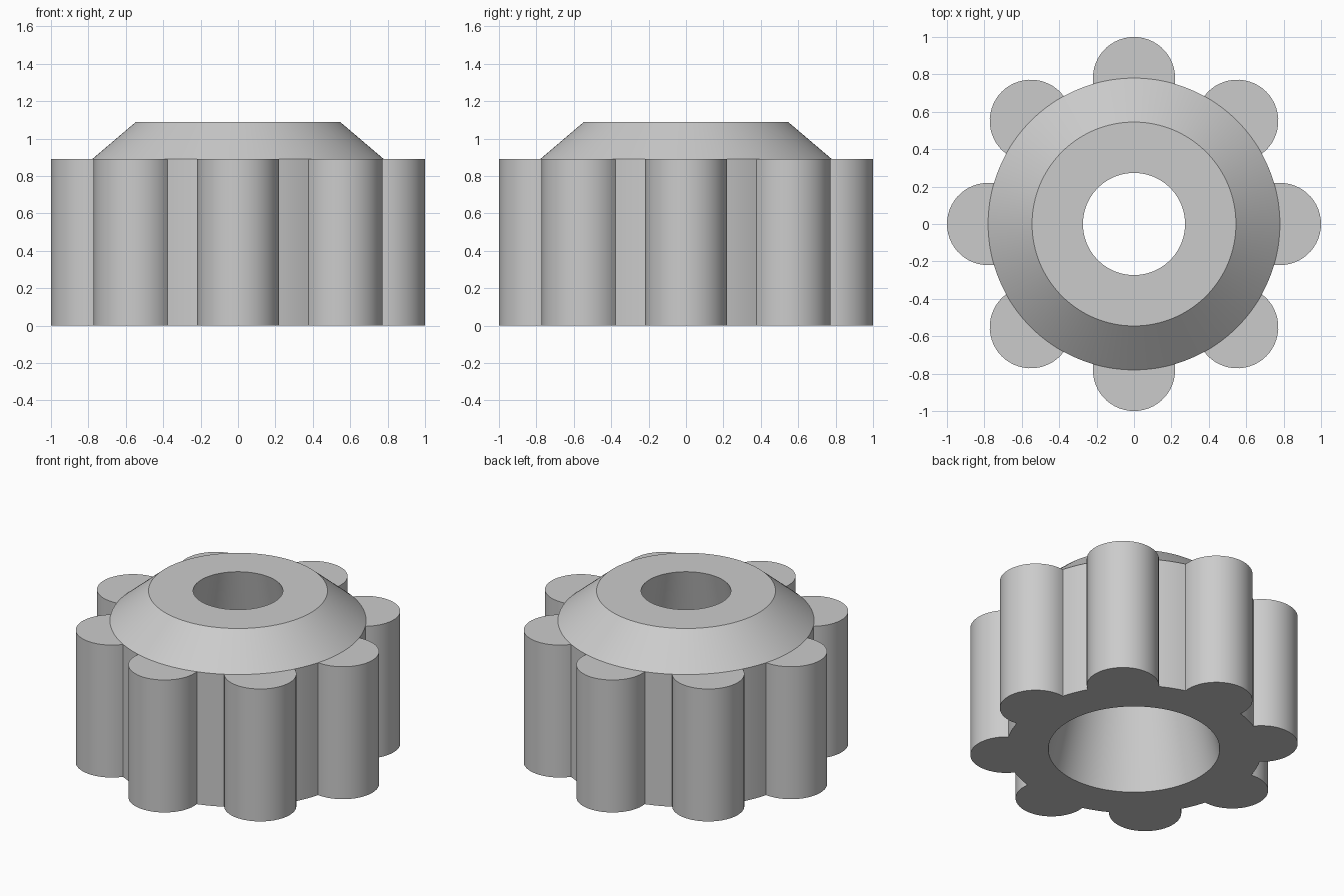
import bpy, bmesh
from math import sin, cos, asin, pi, radians
from mathutils import Vector, Matrix

cube = bpy.data.objects.get("Cube")
if cube:
    bpy.data.objects.remove(cube, do_unlink=True)

BODY_R, LOBE_R, LOBES = 0.78, 0.22, 8
WALL_H, TOP_H = 0.89, 1.09
TOP_R, BORE_TOP, BORE_BOTTOM = 0.545, 0.273, 0.522
LOBE_STEPS, GAP_STEPS = 28, 6

# Outline: each lobe is an arc centred on the body circle, followed by a gap
half = 2 * asin(LOBE_R / (2 * BODY_R))
sweep = pi / 2 + half / 2
pitch = 2 * pi / LOBES
outline, angles = [], []
for k in range(LOBES):
    turn = Matrix.Rotation(k * pitch, 3, 'Z')
    for i in range(LOBE_STEPS):
        t = 2 * i / LOBE_STEPS - 1
        p = Vector((BODY_R + LOBE_R * cos(t * sweep), LOBE_R * sin(t * sweep), 0))
        outline.append(turn @ p)
        angles.append(k * pitch + t * half)
    for i in range(GAP_STEPS):
        a = k * pitch + half + (pitch - 2 * half) * i / GAP_STEPS
        outline.append(Vector((BODY_R * cos(a), BODY_R * sin(a), 0)))
        angles.append(a)


def circle(r):
    return [Vector((r * cos(a), r * sin(a), 0)) for a in angles]


# Closed loft: tapered bore, underside, lobed wall, lobe caps, sloped shoulder, flat top
sections = [(circle(BORE_BOTTOM), 0), (outline, 0), (outline, WALL_H),
            (circle(BODY_R), WALL_H), (circle(TOP_R), TOP_H), (circle(BORE_TOP), TOP_H)]
bm = bmesh.new()
rings = [[bm.verts.new((p.x, p.y, z)) for p in pts] for pts, z in sections]
n = len(angles)
for r, ring in enumerate(rings):
    nxt = rings[(r + 1) % len(rings)]
    for i in range(n):
        j = (i + 1) % n
        bm.faces.new((ring[i], ring[j], nxt[j], nxt[i]))
bmesh.ops.remove_doubles(bm, verts=bm.verts[:], dist=0.0001)
bmesh.ops.recalc_face_normals(bm, faces=bm.faces[:])

mesh = bpy.data.meshes.new("lobed_knob")
bm.to_mesh(mesh)
bm.free()
knob = bpy.data.objects.new("lobed_knob", mesh)
bpy.context.collection.objects.link(knob)

# Plain grey material
grey = bpy.data.materials.new("plain_grey")
grey.use_nodes = True
colour = (0.6, 0.6, 0.6, 1)
grey.diffuse_color = colour
grey.node_tree.nodes["Principled BSDF"].inputs["Base Color"].default_value = colour
mesh.materials.append(grey)

bpy.ops.object.select_all(action='DESELECT')
knob.select_set(True)
bpy.context.view_layer.objects.active = knob
bpy.ops.object.shade_smooth_by_angle(angle=radians(30))
